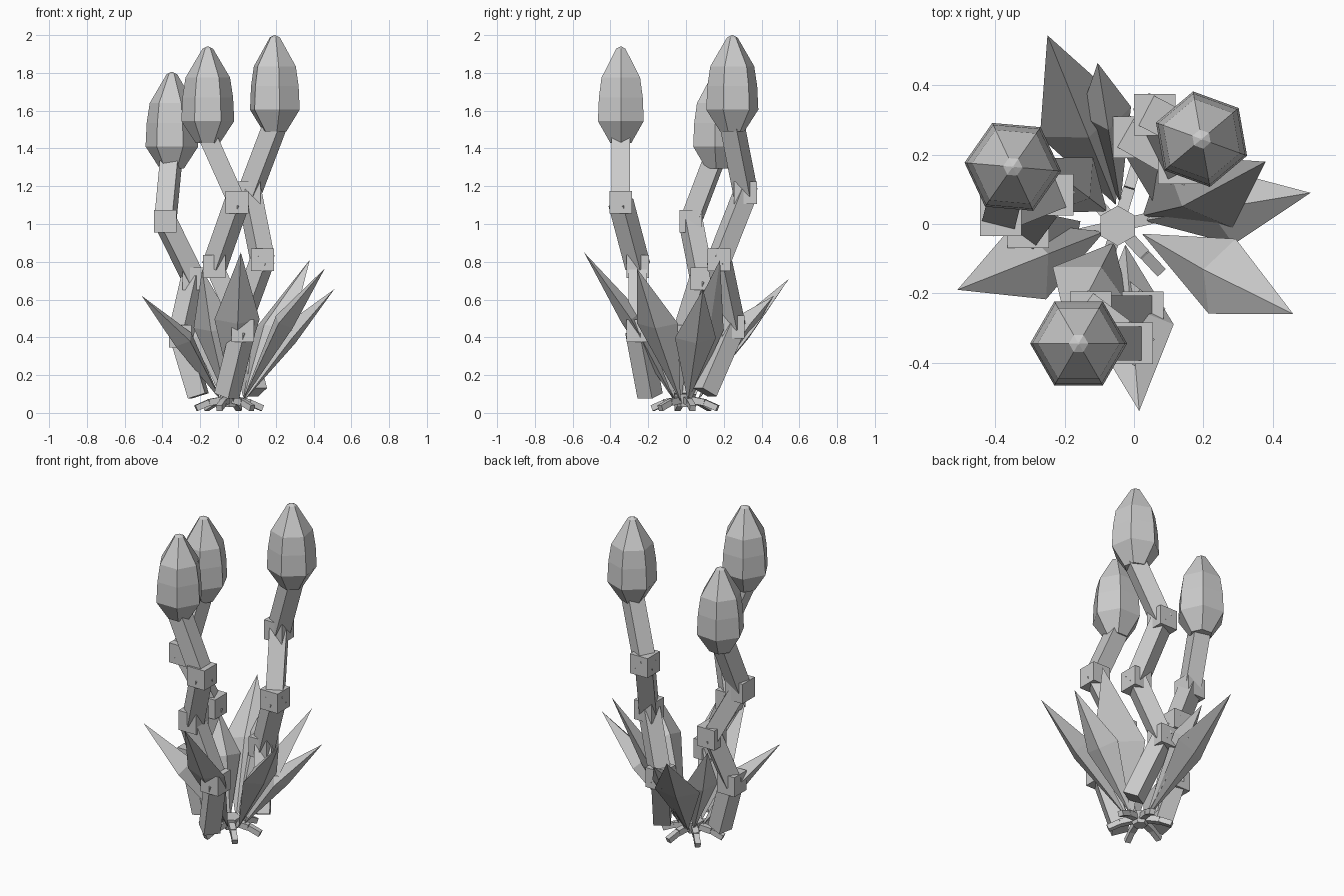
import bpy, bmesh, math
from mathutils import Vector, Matrix

cube = bpy.data.objects.get("Cube")
if cube:
    bpy.data.objects.remove(cube, do_unlink=True)

# One plain grey for the whole plant
grey = bpy.data.materials.new("stone_grey")
grey.use_nodes = True
grey.diffuse_color = (0.6, 0.6, 0.6, 1)
grey.node_tree.nodes["Principled BSDF"].inputs["Base Color"].default_value = grey.diffuse_color


def finish(name, bm):
    bmesh.ops.recalc_face_normals(bm, faces=bm.faces)
    mesh = bpy.data.meshes.new(name)
    bm.to_mesh(mesh)
    bm.free()
    mesh.materials.append(grey)
    obj = bpy.data.objects.new(name, mesh)
    bpy.context.collection.objects.link(obj)


def loft(bm, rings):
    """Skin a list of equal-length point rings and cap both ends."""
    loops = [[bm.verts.new(p) for p in ring] for ring in rings]
    for a, b in zip(loops, loops[1:]):
        for i in range(len(a)):
            j = (i + 1) % len(a)
            bm.faces.new((a[i], a[j], b[j], b[i]))
    bm.faces.new(loops[0])
    bm.faces.new(loops[-1])


def ring(centre, radius, sides, turn=0.0, basis=Matrix.Identity(3)):
    return [Vector(centre) + basis @ Vector((radius * math.cos(turn + math.tau * i / sides),
                                             radius * math.sin(turn + math.tau * i / sides), 0))
            for i in range(sides)]


def bar(bm, start, end, width):
    """Square bar between two points."""
    start, end = Vector(start), Vector(end)
    basis = (end - start).to_track_quat('Z', 'Y').to_matrix()
    loft(bm, [ring(p, width * 0.707, 4, math.pi / 4, basis) for p in (start, end)])


def stalk(label, points):
    """Zigzag stem with a cube at every bend."""
    bm = bmesh.new()
    for a, b in zip(points, points[1:]):
        bar(bm, a, b, 0.097)
    finish(label + "_stem", bm)
    bm = bmesh.new()
    for p in points[1:-1]:
        bmesh.ops.create_cube(bm, size=0.12, matrix=Matrix.Translation(p))
    finish(label + "_joints", bm)


def bud(label, x, y, base, turn):
    """Six-sided faceted bud: (height, radius) profile with a blunt tip."""
    profile = [(0, 0.065), (0.115, 0.14), (0.24, 0.134), (0.345, 0.118), (0.498, 0.028), (0.51, 0.003)]
    bm = bmesh.new()
    loft(bm, [ring((x, y, base + h), r, 6, math.radians(turn)) for h, r in profile])
    finish(label + "_bud", bm)


def leaf(number, tip, half_width=0.12, twist=0, belt_at=0.5):
    """Pointed shard with a diamond cross-section, thicker on its upper side."""
    tip = Vector(tip)
    out = Vector((tip.x + 0.03, tip.y, 0)).normalized()
    root = Vector((-0.03, 0, 0.06)) + out * 0.06
    middle = root.lerp(tip, belt_at) + Vector((0, 0, 0.04))
    side = Matrix.Rotation(math.radians(90 + twist), 3, 'Z') @ out * half_width
    up = side.cross(tip - root).normalized()
    if up.z < 0:
        up.negate()
    bm = bmesh.new()
    a, b = bm.verts.new(root), bm.verts.new(tip)
    belt = [bm.verts.new(middle + d) for d in (side, up * 0.07, -side, up * -0.045)]
    for i in range(4):
        j = (i + 1) % 4
        bm.faces.new((a, belt[i], belt[j]))
        bm.faces.new((b, belt[j], belt[i]))
    finish("leaf_%d" % number, bm)


# Three jointed stems
stalk("front", [(-0.06, -0.19, 0.09), (0.025, -0.255, 0.435), (-0.125, -0.255, 0.775),
                (-0.005, -0.345, 1.115), (-0.16, -0.345, 1.46)])
stalk("back", [(0.09, 0.1, 0.11), (0.0, 0.25, 0.455), (0.13, 0.175, 0.81),
               (0.06, 0.315, 1.165), (0.195, 0.245, 1.52)])
stalk("right", [(-0.21, -0.03, 0.09), (-0.305, -0.01, 0.405), (-0.235, 0.085, 0.71),
                (-0.385, 0.025, 1.015), (-0.355, 0.145, 1.33)])

# Buds
bud("front", -0.16, -0.345, 1.43, 0)
bud("back", 0.195, 0.245, 1.49, 40)
bud("right", -0.35, 0.165, 1.295, -5)

# Leaves around the crown
leaf(1, (-0.25, 0.545, 0.71), 0.13)
leaf(2, (-0.105, 0.465, 0.62), 0.075, 0, 0.66)
leaf(3, (0.38, 0.18, 0.81), 0.145, 20, 0.45)
leaf(4, (0.51, 0.09, 0.655), 0.11)
leaf(5, (0.46, -0.26, 0.765), 0.115, 8, 0.53)
leaf(6, (0.015, -0.54, 0.85), 0.12)
leaf(7, (-0.51, -0.19, 0.62), 0.12)
leaf(8, (-0.19, -0.31, 0.76), 0.125)
leaf(9, (-0.28, 0.19, 0.65), 0.1)

# Hexagonal crown and bent roots
crown = Vector((-0.047, -0.005, 0))
bm = bmesh.new()
loft(bm, [ring(crown + Vector((0, 0, z)), r, 6, math.pi / 6) for z, r in ((0.03, 0.04), (0.1, 0.058))])
finish("crown", bm)
for i in range(6):
    angle = math.radians(13 + 60 * i)
    out = Vector((math.cos(angle), math.sin(angle), 0))
    path = [crown + out * r + Vector((0, 0, z)) for r, z in ((0.03, 0.07), (0.11, 0.055), (0.18, 0.025))]
    bm = bmesh.new()
    bar(bm, path[0], path[1], 0.035)
    bar(bm, path[1], path[2], 0.032)
    finish("root_%d" % (i + 1), bm)
